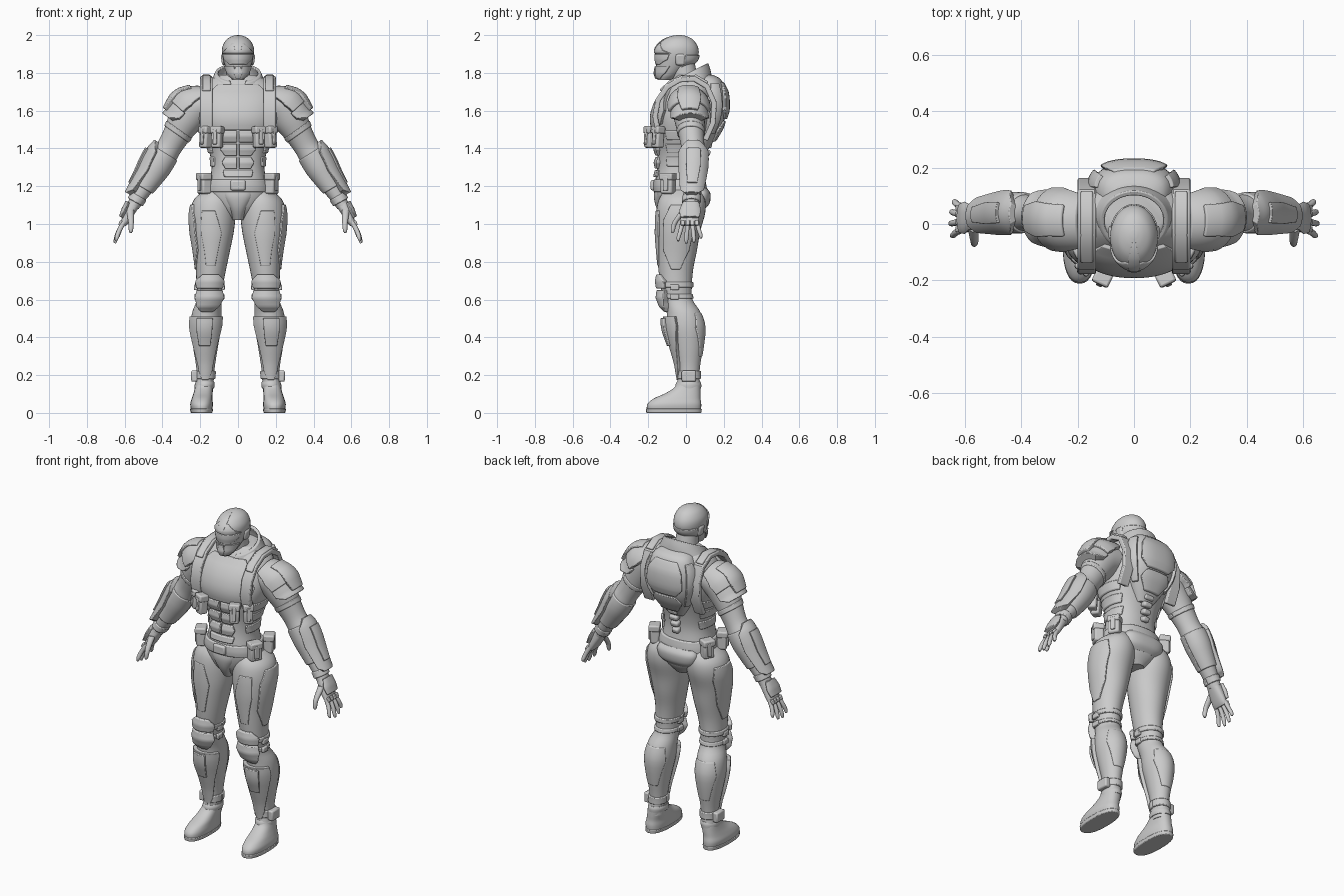
import bpy, bmesh
from math import sin, cos, radians, copysign, pi
from mathutils import Matrix, Euler, Vector


def finish(name, bm, mirror=False, bevel=0):
    bmesh.ops.recalc_face_normals(bm, faces=bm.faces[:])
    me = bpy.data.meshes.new(name)
    bm.to_mesh(me)
    bm.free()
    ob = bpy.data.objects.new(name, me)
    bpy.context.collection.objects.link(ob)
    if bevel:
        m = ob.modifiers.new("Bevel", 'BEVEL')
        m.width, m.segments, m.limit_method, m.angle_limit = bevel, 2, 'ANGLE', radians(40)
    if mirror:
        ob.modifiers.new("Mirror", 'MIRROR')
    return ob


def at(rings, t):
    """Smoothly interpolated ring (x, y, z, rx, ry, tilt, slant)."""
    R = [tuple(r) + (0,) * (7 - len(r)) for r in rings]
    i = max(0, min(int(t), len(R) - 2))
    f = t - i
    q = [R[max(0, min(len(R) - 1, i + k))] for k in (-1, 0, 1, 2)]
    return [0.5 * (2 * b + (c - a) * f + (2 * a - 5 * b + 4 * c - d) * f * f
                   + (3 * b - a - 3 * c + d) * f ** 3) for a, b, c, d in zip(*q)]


def index_of(rings, z):
    for i in range(len(rings) - 1):
        a, b = rings[i][2], rings[i + 1][2]
        if min(a, b) <= z <= max(a, b):
            return i + (z - a) / (b - a)
    return 0 if abs(z - rings[0][2]) < abs(z - rings[-1][2]) else len(rings) - 1


def point(r, th, n, d=0):
    x, y, z, rx, ry, tilt, slant = r
    c, s = (copysign(abs(v) ** (2 / n), v) for v in (cos(th), sin(th)))
    u, v, a = (rx + d) * c, (ry + d) * s, radians(tilt)
    return (x + u * cos(a), y + v, z + u * sin(a) + slant * v)


def loft(name, rings, mirror=False, n=2.0, seg=32, step=4, bevel=0):
    bm = bmesh.new()
    rows = [[bm.verts.new(point(at(rings, k / step), 2 * pi * j / seg, n)) for j in range(seg)]
            for k in range((len(rings) - 1) * step + 1)]
    for a, b in zip(rows, rows[1:]):
        for j in range(seg):
            bm.faces.new((a[j], a[j - 1], b[j - 1], b[j]))
    bm.faces.new(rows[0])
    bm.faces.new(rows[-1])
    return finish(name, bm, mirror, bevel)


def grid_solid(name, outer, inner, mirror, bevel):
    bm = bmesh.new()
    A, B = ([[bm.verts.new(p) for p in row] for row in g] for g in (outer, inner))
    h, w = len(A), len(A[0])
    for g in (A, B):
        for i in range(h - 1):
            for j in range(w - 1):
                bm.faces.new((g[i][j], g[i][j + 1], g[i + 1][j + 1], g[i + 1][j]))
    for i in range(h - 1):
        for j in (0, w - 1):
            bm.faces.new((A[i][j], A[i + 1][j], B[i + 1][j], B[i][j]))
    for j in range(w - 1):
        for i in (0, h - 1):
            bm.faces.new((A[i][j], A[i][j + 1], B[i][j + 1], B[i][j]))
    return finish(name, bm, mirror, bevel)


def shell(name, rings, prof, mirror=False, n=2.0, cols=12, bevel=0.005):
    """Armour plate hugging a loft; prof rows are (z, angle0, angle1, height)."""
    outer, inner = [], []
    for k in range((len(prof) - 1) * 4 + 1):
        i = min(k // 4, len(prof) - 2)
        f = k / 4 - i
        z, a0, a1, d = (p + (q - p) * f for p, q in zip(prof[i], prof[i + 1]))
        r = at(rings, index_of(rings, z))
        ths = [radians(a0 + (a1 - a0) * j / cols) for j in range(cols + 1)]
        outer.append([point(r, t, n, d) for t in ths])
        inner.append([point(r, t, n, -0.012) for t in ths])
    return grid_solid(name, outer, inner, mirror, bevel)


def strap(name, x0, x1, path, thick):
    """Band following a side-view (y, z) path."""
    outer, inner = [], []
    for i, p in enumerate(path):
        t = Vector(path[min(i + 1, len(path) - 1)]) - Vector(path[max(i - 1, 0)])
        nrm = Vector((-t.y, t.x)).normalized() * thick
        for g, q in ((outer, Vector(p) + nrm), (inner, Vector(p))):
            g.append([(x0, q.x, q.y), (x1, q.x, q.y)])
    return grid_solid(name, outer, inner, True, 0.006)


def box(name, loc, size, rot=(0, 0, 0), mirror=True, bevel=0.01):
    bm = bmesh.new()
    bmesh.ops.create_cube(bm, size=1, matrix=Matrix.LocRotScale(
        Vector(loc), Euler([radians(a) for a in rot]), Vector(size)))
    return finish(name, bm, mirror, bevel)


def pouch(name, loc, size, rot):
    """Pouch body, lid and front buckle."""
    box(name, loc, size, rot)
    R = Euler([radians(a) for a in rot]).to_matrix()
    up, fr = R @ Vector((0, 0, 1)), R @ Vector((0, -1, 0))
    box(name + "_lid", Vector(loc) + up * size[2] * .33 + fr * .003,
        (size[0] + .008, size[1] + .008, size[2] * .34), rot, True, .008)
    box(name + "_buckle", Vector(loc) + fr * (size[1] / 2 + .002), (size[0] * .4, .014, size[2] * .7), rot, True, .004)


# Torso
torso = [(0, -.02, 1.02, .05, .08), (0, -.02, 1.08, .13, .12), (0, -.025, 1.15, .165, .135),
         (0, -.035, 1.22, .152, .128), (0, -.035, 1.30, .14, .118), (0, -.03, 1.38, .152, .122),
         (0, -.025, 1.47, .185, .14), (0, -.015, 1.56, .21, .16), (0, 0, 1.64, .213, .152),
         (0, .02, 1.71, .2, .125), (0, .03, 1.76, .155, .1), (0, .03, 1.79, .1, .075)]
loft("torso", torso, n=2.3)
shell("chest_plate", torso, [(1.735, -122, -58, .012), (1.69, -130, -50, .02), (1.60, -145, -35, .018),
                             (1.53, -140, -40, .016), (1.50, -110, -70, .014)], n=2.3, cols=24)
for i, z in enumerate((1.495, 1.425, 1.355)):
    shell(f"ab_plate_{i}", torso, [(z, -89, -66, .012), (z - .03, -89, -60, .02), (z - .062, -89, -66, .012)], True, 2.3)
    shell(f"side_rib_{i}", torso, [(z, -35, 40, .006), (z - .05, -30, 35, .008)], True, 2.3)
shell("lower_ab_plate", torso, [(1.285, -120, -60, .012), (1.25, -115, -65, .014)], n=2.3)
strap("shoulder_strap", .135, .2, [(-.135, 1.50), (-.15, 1.57), (-.135, 1.65), (-.09, 1.715), (-.03, 1.75),
                                 (.04, 1.755), (.1, 1.72), (.135, 1.64), (.13, 1.54), (.09, 1.45)][::-1], -.028)
strap("strap_pad", .145, .19, [(-.13, 1.70), (-.08, 1.745), (-.02, 1.77), (.05, 1.775), (.11, 1.74)][::-1], -.016)

# Collar and neck
collar = [(0, .01, 1.715, .165, .125, 0, .3), (0, .012, 1.76, .135, .115, 0, .42), (0, .012, 1.80, .115, .1, 0, .5)]
shell("collar", collar, [(1.715, -80, 260, .004), (1.76, -75, 255, .004), (1.80, -68, 248, .006)], cols=40)
loft("neck", [(0, .02, 1.70, .085, .085), (0, .0, 1.76, .066, .068), (0, -.02, 1.86, .06, .065)])

# Helmet
head = [(0, -.115, 1.762, .03, .034), (0, -.1, 1.785, .047, .056), (0, -.078, 1.82, .062, .078),
        (0, -.055, 1.86, .076, .105), (0, -.048, 1.90, .084, .115), (0, -.046, 1.94, .082, .108),
        (0, -.042, 1.975, .062, .08), (0, -.038, 1.993, .035, .045), (0, -.036, 2.0, .01, .012)]
loft("helmet", head)
shell("visor", head, [(1.90, -160, -20, .004), (1.87, -155, -25, .006), (1.845, -128, -52, .003)], cols=20, bevel=.003)
shell("brow", head, [(1.955, -115, -65, .004), (1.92, -140, -40, .008), (1.903, -165, -15, .006)], cols=20, bevel=.003)
shell("jaw_guard", head, [(1.838, -72, -10, .008), (1.80, -80, -15, .01), (1.772, -86, -35, .006)], True, bevel=.004)
shell("mouth_guard", head, [(1.835, -100, -80, .01), (1.80, -110, -70, .016), (1.77, -105, -75, .01)], bevel=.004)
shell("crest", head, [(1.996, -105, -75, .003), (1.97, -108, -72, .005), (1.92, -100, -80, .01)], bevel=.003)
shell("neck_guard", head, [(1.895, 25, 155, .006), (1.86, 20, 160, .01), (1.83, 30, 150, .006)], bevel=.004)
box("ear_cap", (.078, -.03, 1.87), (.02, .05, .06), (0, 8, 0))

# Back pack and spine
pack = [(0, .1, 1.79, .07, .04), (0, .115, 1.765, .115, .07), (0, .12, 1.70, .145, .09), (0, .12, 1.62, .15, .095),
        (0, .115, 1.54, .135, .085), (0, .095, 1.46, .095, .065), (0, .075, 1.39, .05, .04)]
loft("back_pack", pack, n=2.5)
shell("pack_plate", pack, [(1.75, 60, 120, .006), (1.70, 50, 130, .016), (1.60, 48, 132, .018), (1.555, 65, 115, .012)], n=2.5)
shell("pack_lower_plate", pack, [(1.545, 66, 114, .01), (1.50, 45, 135, .014), (1.44, 60, 120, .012)], n=2.5)
shell("pack_side_rib", pack, [(1.74, 5, 35, .012), (1.62, 0, 36, .018), (1.48, 10, 36, .012)], True, 2.5)
for i in range(4):
    box(f"spine_block_{i}", (0, .118 - i * .009, 1.42 - i * .042), (.062 - i * .006, .04, .032), (-15, 0, 0), False)

# Belt, pouches and pelvis guards
loft("belt", [(0, -.03, 1.17, .172, .142), (0, -.033, 1.20, .17, .142), (0, -.035, 1.235, .16, .137)], n=2.3, bevel=.006)
box("belt_buckle", (0, -.175, 1.205), (.08, .025, .055), mirror=False)
loft("groin_guard", [(0, -.09, 1.185, .105, .075), (0, -.1, 1.14, .085, .07), (0, -.09, 1.08, .05, .065),
                     (0, -.06, 1.02, .03, .06)], n=2.4)
loft("rear_pack", [(0, .07, 1.19, .11, .04), (0, .075, 1.16, .13, .055), (0, .07, 1.11, .12, .055),
                   (0, .06, 1.08, .08, .04)], n=2.6)
pouch("chest_pouch_inner", (.11, -.188, 1.46), (.055, .05, .115), (-4, 0, 26))
pouch("chest_pouch_outer", (.172, -.148, 1.46), (.052, .05, .115), (-4, 0, 42))
pouch("belt_pouch_front", (.178, -.095, 1.215), (.07, .055, .11), (0, 0, 62))
pouch("belt_pouch_rear", (.175, .045, 1.21), (.065, .055, .11), (0, 0, 118))

# Legs
leg = [(.115, -.02, 1.18, .06, .09), (.125, -.022, 1.13, .108, .122), (.132, -.028, 1.06, .12, .13),
       (.135, -.042, .96, .113, .117), (.137, -.048, .86, .095, .106), (.143, -.054, .76, .08, .092),
       (.15, -.052, .67, .07, .083), (.152, -.042, .60, .066, .077), (.165, -.012, .53, .078, .09),
       (.17, 0, .45, .08, .098), (.172, .01, .35, .066, .08), (.172, .015, .25, .05, .06),
       (.173, .015, .18, .045, .055), (.178, .015, .11, .045, .06)]
loft("leg", leg, True)
shell("thigh_panel", leg, [(1.10, -25, 35, .008), (1.02, -40, 45, .01), (.86, -40, 35, .01), (.76, -15, 15, .006)], True)
shell("thigh_front_panel", leg, [(1.07, -95, -60, .003), (.95, -115, -58, .007), (.78, -105, -70, .004)], True)
shell("knee_band_upper", leg, [(.695, -180, 180, .007), (.665, -180, 180, .009)], True, cols=32)
shell("knee_band_lower", leg, [(.63, -180, 180, .006), (.605, -180, 180, .008)], True, cols=32)
shell("knee_pad_upper", leg, [(.735, -120, -60, .014), (.70, -145, -35, .026), (.66, -140, -40, .026)], True)
shell("knee_pad", leg, [(.652, -140, -40, .024), (.61, -140, -40, .04), (.56, -125, -55, .034), (.535, -112, -68, .014)], True)
for i, z in enumerate((.665, .615)):
    box(f"knee_clip_outer_{i}", (.222 - i * .002, -.06, z), (.022, .045, .03), bevel=.005)
    box(f"knee_clip_inner_{i}", (.08 + i * .002, -.06, z), (.02, .045, .03), bevel=.005)
shell("shin_guard", leg, [(.51, -150, -28, .022), (.46, -150, -25, .02), (.34, -135, -40, .02),
                          (.22, -125, -55, .016), (.175, -110, -70, .01)], True)
shell("shin_inset", leg, [(.50, -108, -62, .034), (.42, -108, -64, .034), (.355, -106, -68, .03)], True)
shell("calf_panel", leg, [(.53, 40, 140, .003), (.45, 30, 150, .006), (.30, 55, 125, .004)], True)
shell("ankle_strap", leg, [(.225, -180, 180, .008), (.18, -180, 180, .01)], True, cols=32)
box("ankle_box", (.23, .015, .195), (.035, .075, .06), bevel=.008)

# Boots
loft("boot", [(.192, -.064, .012, .056, .143), (.193, -.062, .045, .06, .143), (.19, -.048, .075, .055, .125),
              (.185, -.015, .105, .05, .092), (.18, .01, .14, .047, .066), (.176, .014, .18, .046, .058)], True, n=2.4)
loft("boot_sole", [(.193, -.064, 0, .058, .146), (.193, -.064, .022, .061, .148)], True, n=2.4, step=1, bevel=.004)
loft("boot_cuff", [(.178, .012, .13, .051, .068), (.176, .013, .15, .053, .068), (.175, .014, .165, .049, .062)], True)

# Arms
arm = [(.16, .01, 1.635, .085, .09, 70), (.235, .015, 1.61, .1, .088, 52), (.285, .02, 1.545, .09, .08, 38),
       (.325, .028, 1.475, .074, .068, 35), (.362, .036, 1.41, .066, .062, 33), (.395, .04, 1.36, .07, .066, 32),
       (.432, .04, 1.30, .067, .063, 31), (.48, .036, 1.22, .054, .053, 31), (.53, .03, 1.14, .04, .043, 30),
       (.555, .026, 1.095, .033, .042, 28)]
loft("arm", arm, True)
shell("shoulder_pad", arm, [(1.632, -60, 60, .02), (1.61, -80, 80, .03), (1.57, -75, 75, .034)], True)
shell("shoulder_pad_lower", arm, [(1.572, -80, 80, .02), (1.54, -75, 75, .028), (1.515, -50, 50, .04)], True)
shell("shoulder_ridge", arm, [(1.622, -28, 28, .034), (1.58, -30, 30, .046), (1.535, -22, 22, .046)], True)
shell("bicep_band", arm, [(1.50, -180, 180, .004), (1.475, -180, 180, .006)], True, cols=32)
shell("forearm_sleeve", arm, [(1.375, -180, 180, .006), (1.30, -180, 180, .01), (1.19, -180, 180, .008)], True, cols=32)
shell("gauntlet", arm, [(1.40, -25, 25, .022), (1.36, -60, 60, .026), (1.27, -68, 68, .026),
                        (1.16, -55, 55, .034), (1.135, -30, 30, .036)], True)
shell("gauntlet_inset", arm, [(1.35, -22, 22, .036), (1.25, -24, 24, .036), (1.18, -18, 18, .04)], True)
shell("wrist_cuff", arm, [(1.15, -180, 180, .006), (1.12, -180, 180, .009)], True, cols=32)

# Hands
palm = [(.552, .026, 1.105, .032, .04, 28), (.575, .022, 1.06, .027, .047, 27), (.598, .02, 1.015, .021, .05, 26),
        (.607, .02, .995, .014, .046, 25)]
loft("palm", palm, True, n=2.5)
shell("hand_plate", palm, [(1.10, -50, 50, .014), (1.06, -58, 58, .02), (1.025, -45, 45, .018)], True, 2.5)
for i, (y, ye, ln) in enumerate(((-.018, -.04, .09), (.008, .002, .102), (.034, .042, .096), (.058, .078, .075))):
    loft(f"finger_{i}", [(.602, y, 1.015, .013, .012, 25), (.607 + ln * .25, y * .5 + ye * .5, 1.0 - ln * .4, .0125, .0115, 22),
                         (.604 + ln * .42, ye, 1.0 - ln * .8, .011, .0105, 18),
                         (.604 + ln * .47, ye, 1.0 - ln, .006, .006, 18)], True, seg=12, step=3)
    box(f"knuckle_{i}", (.622, y, 1.005), (.016, .02, .028), (0, -25, 0), bevel=.004)
loft("thumb", [(.57, -.008, 1.075, .02, .02), (.568, -.04, 1.035, .017, .017), (.566, -.062, 1.0, .014, .014),
               (.567, -.07, .965, .011, .011), (.568, -.071, .953, .005, .005)], True, seg=14)

# Smooth shading with kept edges
bpy.ops.object.select_all(action='SELECT')
bpy.context.view_layer.objects.active = bpy.context.selected_objects[0]
bpy.ops.object.shade_smooth_by_angle(angle=radians(35))
